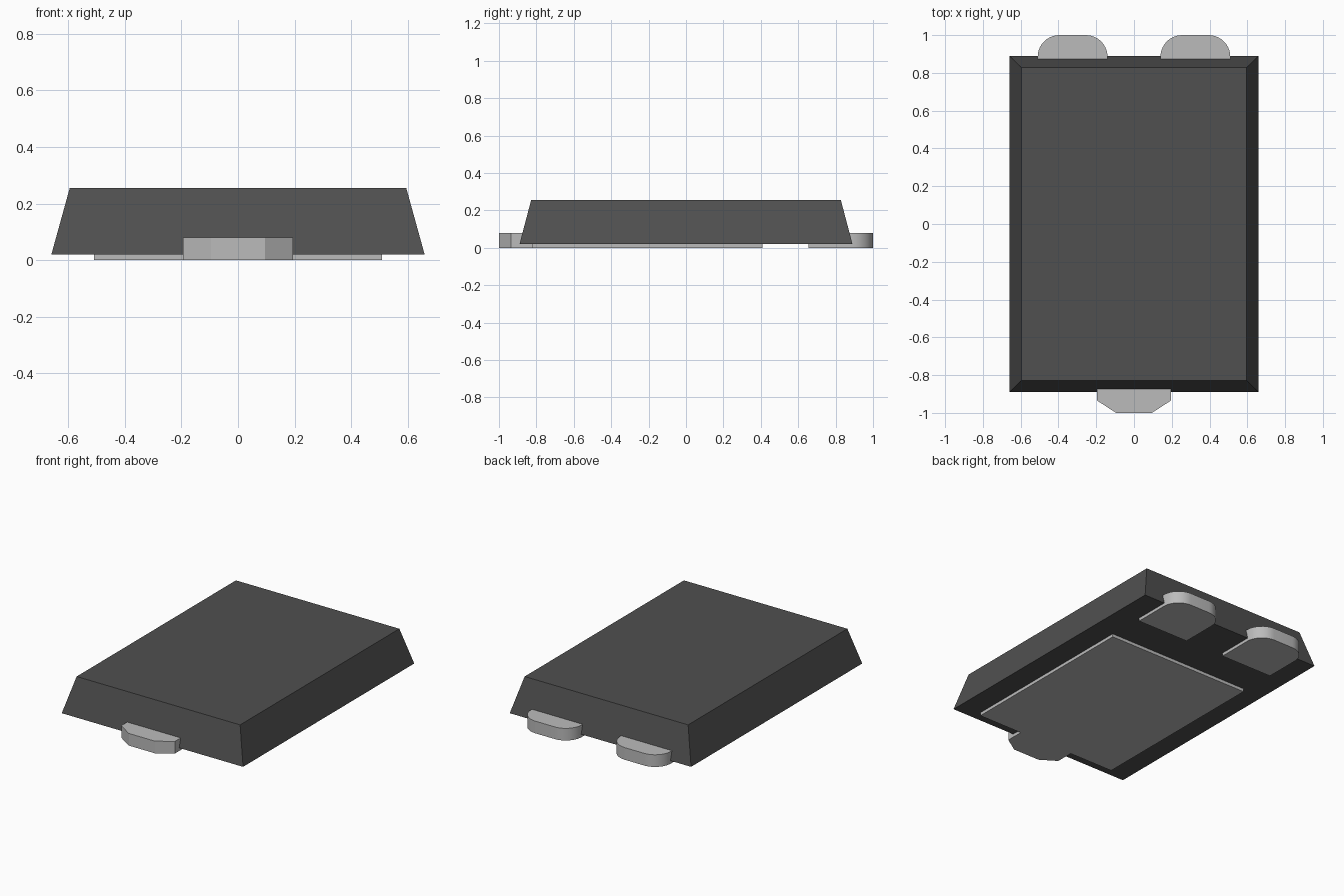
import bpy, bmesh, math

cube = bpy.data.objects.get("Cube")
if cube:
    bpy.data.objects.remove(cube, do_unlink=True)


def material(name, value):
    mat = bpy.data.materials.new(name)
    mat.use_nodes = True
    color = (value, value, value, 1)
    mat.diffuse_color = color
    mat.node_tree.nodes["Principled BSDF"].inputs["Base Color"].default_value = color
    return mat


DARK = material("dark grey plastic", 0.08)
METAL = material("light grey metal", 0.50)


def finish(name, bm, mat):
    bmesh.ops.recalc_face_normals(bm, faces=bm.faces)
    mesh = bpy.data.meshes.new(name)
    bm.to_mesh(mesh)
    bm.free()
    mesh.materials.append(mat)
    obj = bpy.data.objects.new(name, mesh)
    bpy.context.collection.objects.link(obj)
    return obj


def plate(name, outline, z0, z1, mat, smooth=False):
    """Extrude a flat outline from z0 up to z1."""
    bm = bmesh.new()
    face = bm.faces.new([bm.verts.new((x, y, z0)) for x, y in outline])
    ext = bmesh.ops.extrude_face_region(bm, geom=[face])
    for v in ext["geom"]:
        if isinstance(v, bmesh.types.BMVert):
            v.co.z = z1
    obj = finish(name, bm, mat)
    if smooth:
        bpy.ops.object.select_all(action="DESELECT")
        obj.select_set(True)
        bpy.context.view_layer.objects.active = obj
        bpy.ops.object.shade_smooth_by_angle(angle=math.radians(30))
    return obj


# Moulded body: a box whose top face is drawn in
bm = bmesh.new()
bmesh.ops.create_cube(bm, size=2)
for v in bm.verts:
    top = v.co.z > 0
    v.co.x *= 0.595 if top else 0.66
    v.co.y *= 0.828 if top else 0.89
    v.co.z = 0.255 if top else 0.02
finish("body", bm, DARK)

# Large contact pad under the body
plate("base_pad", [(-0.51, -0.82), (0.51, -0.82), (0.51, 0.41), (-0.51, 0.41)],
      0, 0.03, METAL)

# Front tab with chamfered corners
plate("front_tab", [(-0.195, -0.82), (-0.195, -0.935), (-0.095, -1),
                    (0.095, -1), (0.195, -0.935), (0.195, -0.82)], 0, 0.08, METAL)

# Two rear leads with rounded outer corners
R, HALF, STEPS = 0.115, 0.185, 10
for side, label in ((1, "left"), (-1, "right")):
    cx = side * 0.325
    outline = [(cx - HALF, 0.655), (cx + HALF, 0.655)]
    for sx, start in ((1, 0), (-1, 90)):
        for i in range(STEPS + 1):
            a = math.radians(start + 90 * i / STEPS)
            outline.append((cx + sx * (HALF - R) + R * math.cos(a),
                            1 - R + R * math.sin(a)))
    plate("rear_lead_" + label, outline, 0, 0.08, METAL, smooth=True)
